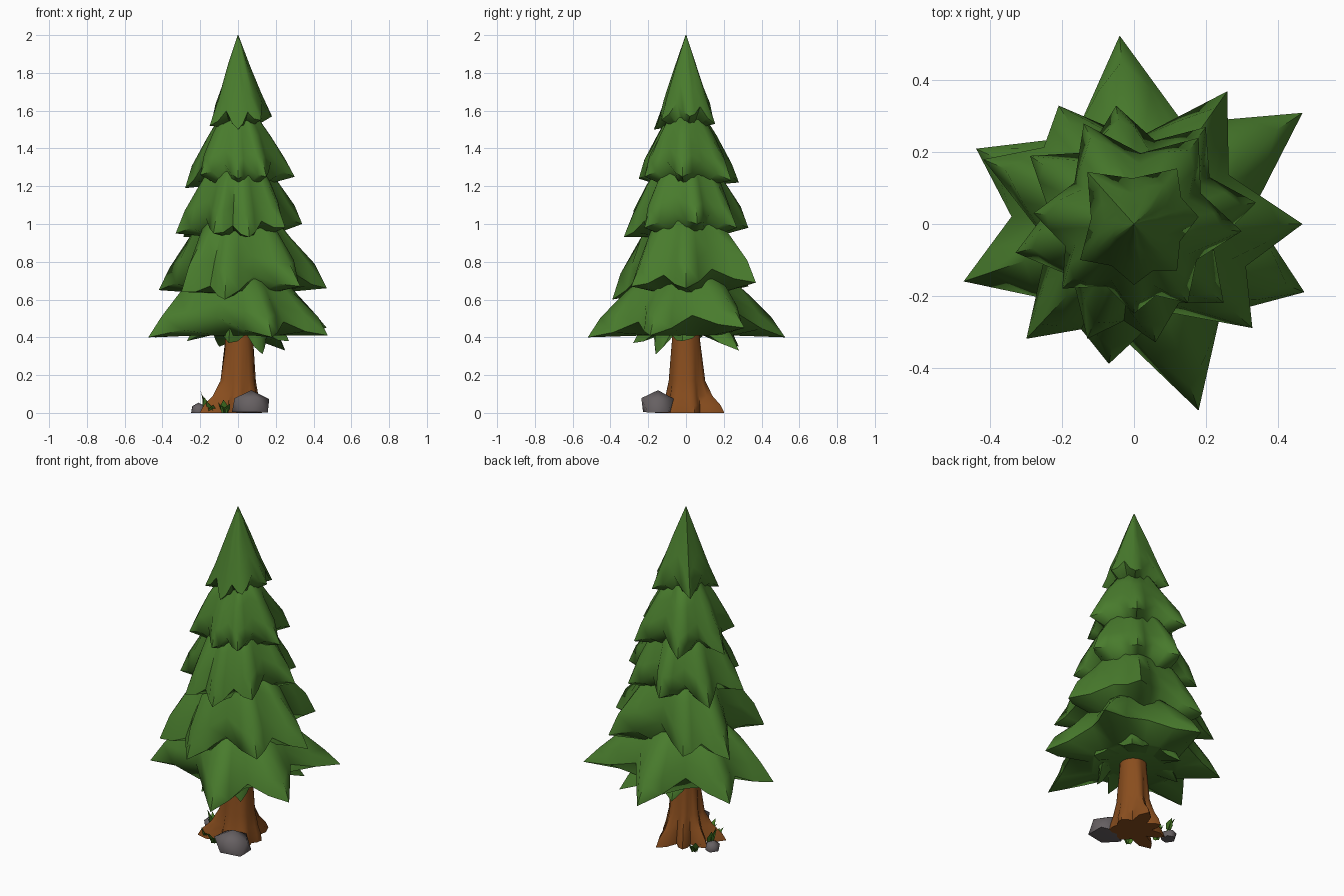
import bpy
import bmesh
import random
from math import atan2, cos, sin, radians, tau
from mathutils import Vector

random.seed(4)
default = bpy.data.objects.get("Cube")
if default:
    bpy.data.objects.remove(default, do_unlink=True)


def material(name, rgb):
    mat = bpy.data.materials.new(name)
    mat.use_nodes = True
    color = (*rgb, 1)
    mat.diffuse_color = color
    bsdf = mat.node_tree.nodes["Principled BSDF"]
    bsdf.inputs["Base Color"].default_value = color
    bsdf.inputs["Roughness"].default_value = 0.9
    return mat


needle = material("needle_green", (0.066, 0.2, 0.026))
bark = material("bark_brown", (0.25, 0.075, 0.013))
stone = material("stone_grey", (0.133, 0.117, 0.122))
grass = material("grass_green", (0.07, 0.22, 0.02))


def finish(name, bm, mat, angle=40):
    bmesh.ops.recalc_face_normals(bm, faces=bm.faces)
    mesh = bpy.data.meshes.new(name)
    bm.to_mesh(mesh)
    bm.free()
    mesh.materials.append(mat)
    obj = bpy.data.objects.new(name, mesh)
    bpy.context.collection.objects.link(obj)
    bpy.ops.object.select_all(action='DESELECT')
    obj.select_set(True)
    bpy.context.view_layer.objects.active = obj
    bpy.ops.object.shade_smooth_by_angle(angle=radians(angle))


def loft(rings):
    """Skin closed rings of points and cap both ends."""
    bm = bmesh.new()
    rows = [[bm.verts.new(p) for p in ring] for ring in rings]
    n = len(rows[0])
    for a, b in zip(rows, rows[1:]):
        for i in range(n):
            j = (i + 1) % n
            bm.faces.new((a[i], a[j], b[j], b[i]))
    bm.faces.new(rows[0])
    bm.faces.new(rows[-1])
    return bm


def polar(a, r, z):
    return Vector((r * cos(a), r * sin(a), z))


def tier(name, top_z, top_r, bulge, notch, sag, tips):
    """Star-shaped skirt of drooping leaves, one leaf for each tip."""
    tips = sorted((Vector(t) for t in tips), key=lambda t: atan2(t.y, t.x) % tau)
    rim, kinds = [], []
    for i, a in enumerate(tips):
        b = tips[(i + 1) % len(tips)]
        start = atan2(a.y, a.x)
        gap = (atan2(b.y, b.x) - start) % tau
        reach = (a.xy.length + b.xy.length) / 2 * max(0.5, 1 - notch * gap)
        valley = polar(start + gap / 2, reach, (a.z + b.z) / 2 + 0.09 * min(gap, 1.2))
        drop = Vector((0, 0, 0.015))
        rim += [a, a.lerp(valley, 0.5) - drop, valley, b.lerp(valley, 0.5) - drop]
        kinds += [0.03, 0.09, -0.03, 0.09]
    top = [polar(atan2(p.y, p.x), top_r, top_z) for p in rim]
    rings = [top]
    for t, amount in ((0.38, 1), (0.72, 0.8)):
        ring = []
        for p, q, k in zip(top, rim, kinds):
            v = p.lerp(q, t)
            s = 1 + (bulge + k) * amount + random.uniform(-0.03, 0.03)
            ring.append(Vector((v.x * s, v.y * s, v.z + random.uniform(-0.008, 0.008))))
        rings.append(ring)
    rings.append(rim)
    # Underside curls in and down to meet the tier below
    floor = sum(t.z for t in tips) / len(tips) - sag
    inner = 0.47 * sum(t.xy.length for t in tips) / len(tips)
    rings.append([polar(atan2(p.y, p.x), inner, floor) for p in rim])
    finish(name, loft(rings), needle, 60)


# Foliage, from the crown down
tier("crown_foliage", 2.0, 0.002, -0.06, 0.25, 0.02, [
    (.18, .02, 1.57), (.12, .155, 1.53), (-.13, .145, 1.53),
    (-.15, -.1, 1.52), (0, -.17, 1.5), (.12, -.13, 1.55)])
tier("upper_foliage", 1.6, 0.08, 0.05, 0.32, 0.03, [
    (.30, -.02, 1.25), (.18, .24, 1.23), (-.14, .28, 1.22), (-.28, .03, 1.19),
    (-.2, -.18, 1.26), (0, -.25, 1.24), (.15, -.22, 1.25)])
tier("middle_foliage", 1.36, 0.11, 0.05, 0.36, 0.03, [
    (.34, .06, 1.0), (.2, .27, .98), (-.05, .33, .98), (-.29, .19, .93),
    (-.33, -.08, .95), (-.13, -.32, .95), (.06, -.33, .93), (.25, -.22, .98)])
tier("lower_foliage", 1.1, 0.14, 0.04, 0.37, 0.02, [
    (.47, 0, .66), (.26, .37, .69), (-.21, .33, .67), (-.42, .18, .65),
    (-.3, -.32, .64), (-.07, -.39, .6), (.33, -.29, .67)])
tier("bottom_foliage", .78, 0.16, 0.07, 0.4, 0.0, [
    (.47, .31, .45), (-.04, .525, .4), (-.44, .21, .4),
    (-.475, -.16, .4), (.18, -.52, .4), (.475, -.19, .41)])
tier("inner_foliage", .62, 0.14, 0.0, 0.33, -0.06, [
    (.13, -.16, .31), (.25, .28, .33), (-.05, -.28, .37),
    (-.27, .05, .38), (-.1, .28, .35), (.27, -.02, .38)])

# Trunk with spreading roots
roots = [(20, .13), (75, .21), (120, .16), (165, .19),
         (205, .23), (265, .13), (320, .13)]
levels = [(0, 1, .1), (.04, .82, .1), (.09, .45, .092),
          (.17, .17, .084), (.38, 0, .075), (.75, 0, .06)]
rings = []
for z, flare, core in levels:
    ring = []
    for i, (deg, length) in enumerate(roots):
        next_deg, next_length = roots[(i + 1) % len(roots)]
        gap = (next_deg - deg) % 360
        for part, share in ((0, 1), (.25, .6), (.5, 0), (.75, .6)):
            reach = length if part < .5 else next_length
            r = core + (reach - core) * flare * share
            ring.append(polar(radians(deg + gap * part), r, z) + Vector((.006, 0, 0)))
    rings.append(ring)
finish("trunk", loft(rings), bark, 50)


# Rocks resting on the ground
def rock(name, center, size):
    bm = bmesh.new()
    bmesh.ops.create_icosphere(bm, subdivisions=1, radius=1)
    for v in bm.verts:
        v.co *= random.uniform(0.95, 1.1)
        v.co = Vector(c + s * k for c, s, k in zip(center, size, v.co))
        v.co.z = max(v.co.z, 0)
    bmesh.ops.remove_doubles(bm, verts=bm.verts, dist=0.001)
    finish(name, bm, stone, 60)


rock("large_rock", (.07, -.148, .04), (.112, .095, .078))
rock("small_rock", (-.21, .045, .015), (.042, .05, .04))


# Grass tufts of broad pointed blades
def tuft(name, x, y, height, facing):
    bm = bmesh.new()
    for turn, scale in ((-0.9, 0.8), (0, 1), (0.9, 0.7)):
        a = radians(facing) + turn
        out, side = polar(a, 1, 0), polar(a + tau / 4, 1, 0)
        base = Vector((x, y, 0)) + out * 0.006
        h = height * scale
        middle = base + out * 0.012 + Vector((0, 0, h * 0.5))
        tip = base + out * 0.035 + Vector((0, 0, h))
        pts = (base - side * .016, base + side * .016, middle + side * .021,
               tip, middle - side * .021)
        bm.faces.new([bm.verts.new(p) for p in pts])
    finish(name, bm, grass)


tuft("tall_grass", -.16, .0, .12, 190)
tuft("back_grass", -.14, .12, .07, 135)
tuft("side_grass", -.14, -.09, .06, 230)
tuft("front_grass", -.07, -.13, .07, 260)
